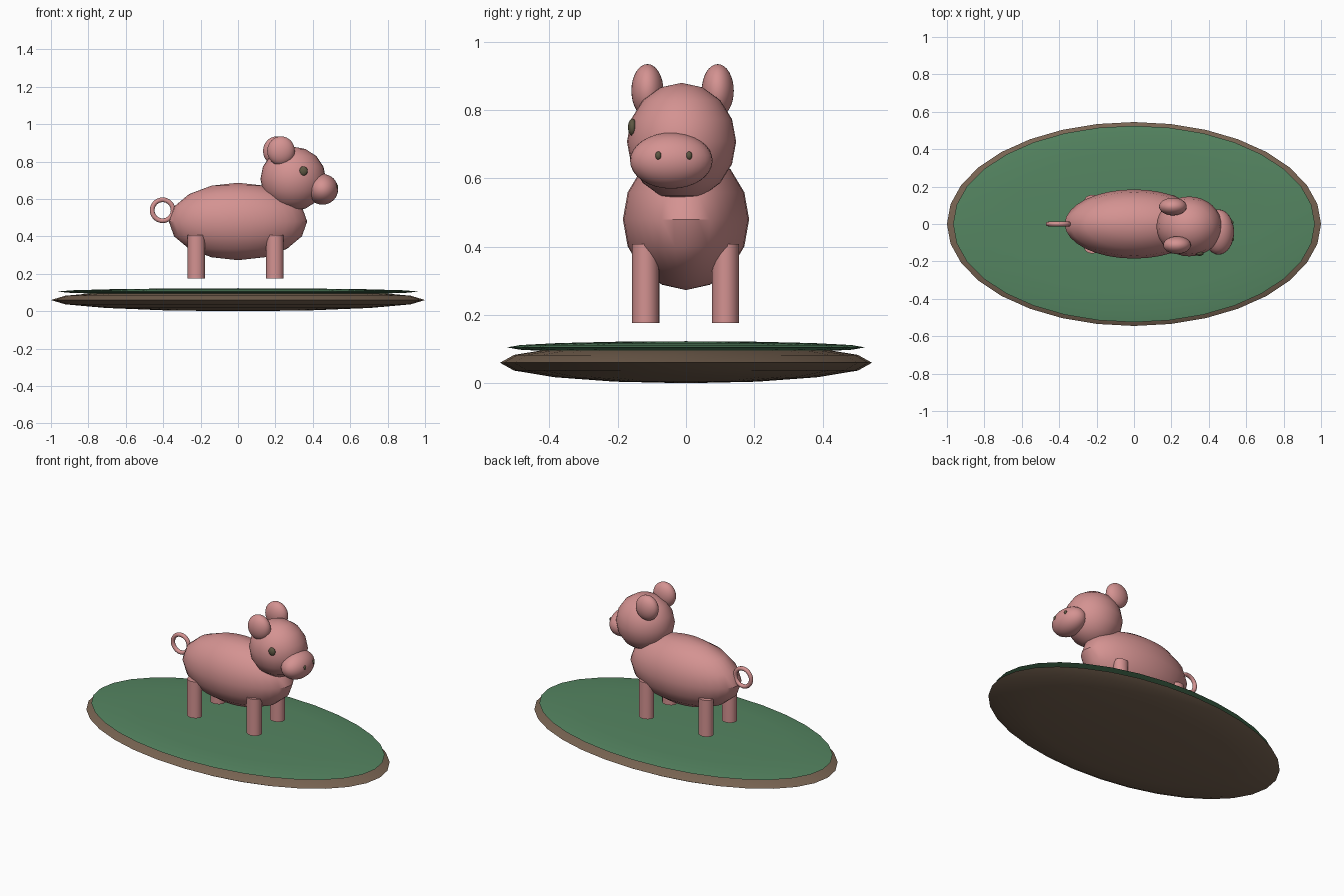
import bpy, math

if "Cube" in bpy.data.objects:
    bpy.data.objects.remove(bpy.data.objects["Cube"])


def material(name, rgb):
    m = bpy.data.materials.new(name)
    m.diffuse_color = (*rgb, 1)
    m.use_nodes = True
    m.node_tree.nodes["Principled BSDF"].inputs["Base Color"].default_value = m.diffuse_color
    return m


PINK = material("pig pink", (0.66, 0.29, 0.285))
GREEN = material("grass green", (0.09, 0.235, 0.12))
BROWN = material("soil brown", (0.19, 0.128, 0.085))
DARK = material("eye olive", (0.11, 0.095, 0.055))


def finish(name, mat):
    ob = bpy.context.object
    ob.name = name
    ob.data.materials.append(mat)
    bpy.ops.object.transform_apply(location=False, rotation=True, scale=True)
    bpy.ops.object.shade_smooth_by_angle(angle=math.radians(35))
    return ob


def ellipsoid(name, loc, radii, mat, rings=16):
    bpy.ops.mesh.primitive_uv_sphere_add(segments=32, ring_count=rings,
                                         radius=1, location=loc)
    bpy.context.object.scale = radii
    return finish(name, mat)


# Island base: soil lens with a thin grass lens on top
ellipsoid("soil_base", (0, 0, 0.06), (1, 0.545, 0.06), BROWN, 8)
ellipsoid("grass_top", (0, 0, 0.105), (0.967, 0.525, 0.018), GREEN, 8)

# Body, head and snout
ellipsoid("body", (0, 0, 0.48), (0.37, 0.185, 0.207), PINK, 8)
ellipsoid("head", (0.295, -0.013, 0.708), (0.175, 0.16, 0.172), PINK, 8)
ellipsoid("snout", (0.452, -0.043, 0.652), (0.083, 0.121, 0.082), PINK)

# Ears
for side, x, y in (("right", 0.23, -0.113), ("left", 0.208, 0.093)):
    ellipsoid(side + "_ear", (x, y, 0.857), (0.074, 0.047, 0.078), PINK)

# Single eye and two nostrils
ellipsoid("eye", (0.35, -0.157, 0.75), (0.022, 0.013, 0.025), DARK)
for side, x, y in (("right", 0.528, -0.081), ("left", 0.524, 0.009)):
    ellipsoid(side + "_nostril", (x, y, 0.667), (0.008, 0.009, 0.012), DARK)

# Legs
for end, x in (("front", 0.197), ("back", -0.223)):
    for side, y in (("right", -0.118), ("left", 0.116)):
        bpy.ops.mesh.primitive_cylinder_add(vertices=16, radius=1, depth=1,
                                            location=(x, y, 0.292))
        bpy.context.object.scale = (0.046, 0.04, 0.232)
        finish(f"{end}_{side}_leg", PINK)

# Curled tail ring
bpy.ops.mesh.primitive_torus_add(major_radius=0.056, minor_radius=0.0125,
                                 major_segments=32, minor_segments=12,
                                 location=(-0.403, 0, 0.54),
                                 rotation=(math.pi / 2, 0, 0))
finish("tail", PINK)
